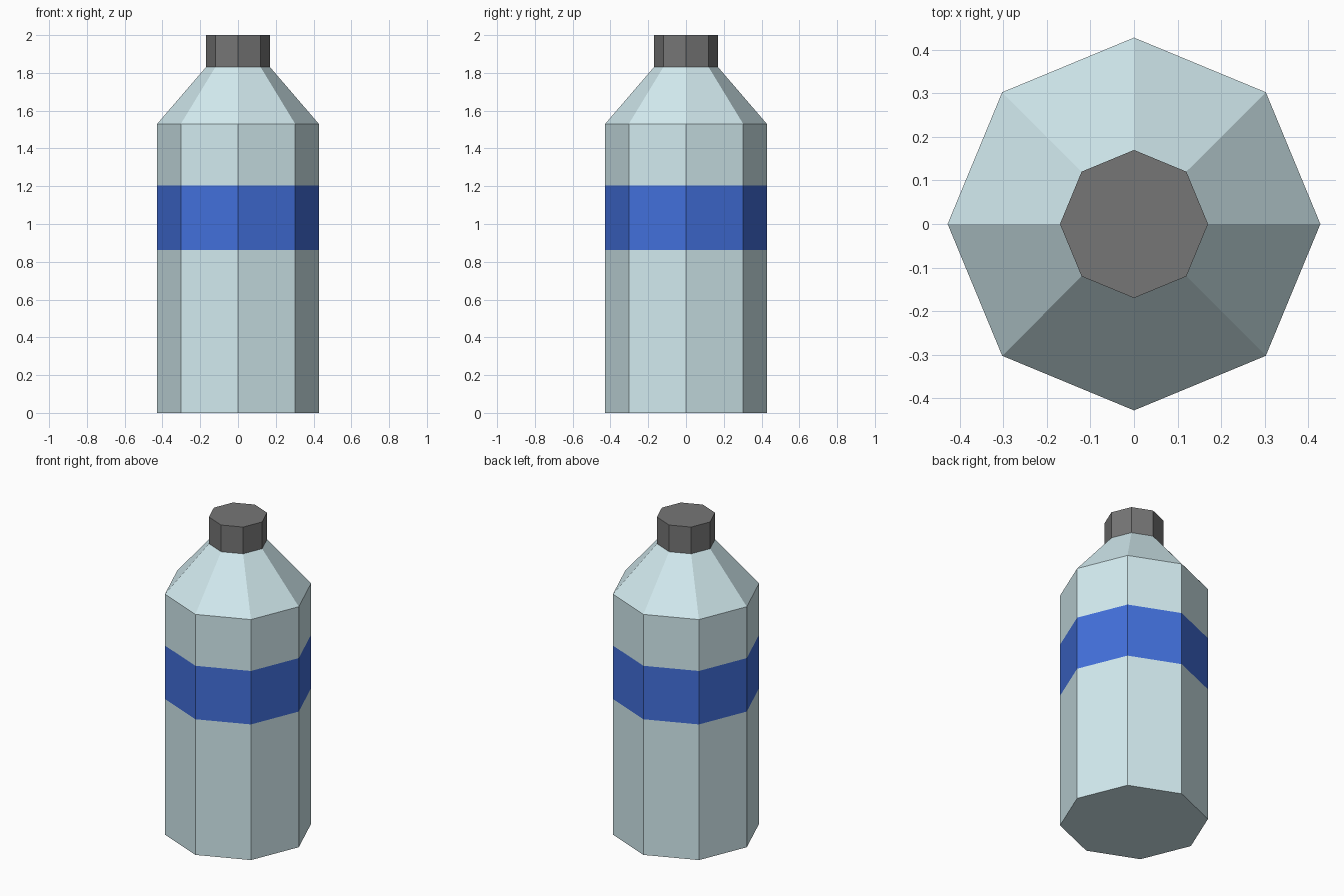
import bpy, bmesh
from math import cos, sin, tau

if "Cube" in bpy.data.objects:
    bpy.data.objects.remove(bpy.data.objects["Cube"])

SIDES = 8


def material(name, rgb):
    mat = bpy.data.materials.new(name)
    mat.diffuse_color = (*rgb, 1)
    mat.use_nodes = True
    mat.node_tree.nodes["Principled BSDF"].inputs["Base Color"].default_value = mat.diffuse_color
    return mat


def lathe(name, profile, mats, close_top=False, band=None):
    """Stack octagonal rings from (radius, z) pairs; `band` is the segment using the second material."""
    bm = bmesh.new()
    rings = [[bm.verts.new((r * cos(tau * i / SIDES), r * sin(tau * i / SIDES), z))
              for i in range(SIDES)] for r, z in profile]
    for s, (low, high) in enumerate(zip(rings, rings[1:])):
        for i in range(SIDES):
            j = (i + 1) % SIDES
            face = bm.faces.new((low[i], low[j], high[j], high[i]))
            face.material_index = int(s == band)
    bm.faces.new(rings[0][::-1])
    if close_top:
        bm.faces.new(rings[-1])
    mesh = bpy.data.meshes.new(name)
    bm.to_mesh(mesh)
    bm.free()
    for mat in mats:
        mesh.materials.append(mat)
    obj = bpy.data.objects.new(name, mesh)
    bpy.context.collection.objects.link(obj)
    return obj


pale = material("pale_plastic", (0.65, 0.83, 0.87))
blue = material("blue_label", (0.055, 0.16, 0.71))
dark = material("dark_cap", (0.18, 0.18, 0.18))

# Bottle: straight body with a flush label band, then a tapered shoulder
lathe("bottle", [(0.428, 0), (0.428, 0.863), (0.428, 1.203), (0.428, 1.53), (0.17, 1.83)],
      [pale, blue], band=1)

# Screw cap: closes the open neck
lathe("cap", [(0.17, 1.83), (0.17, 2.0)], [dark], close_top=True)
